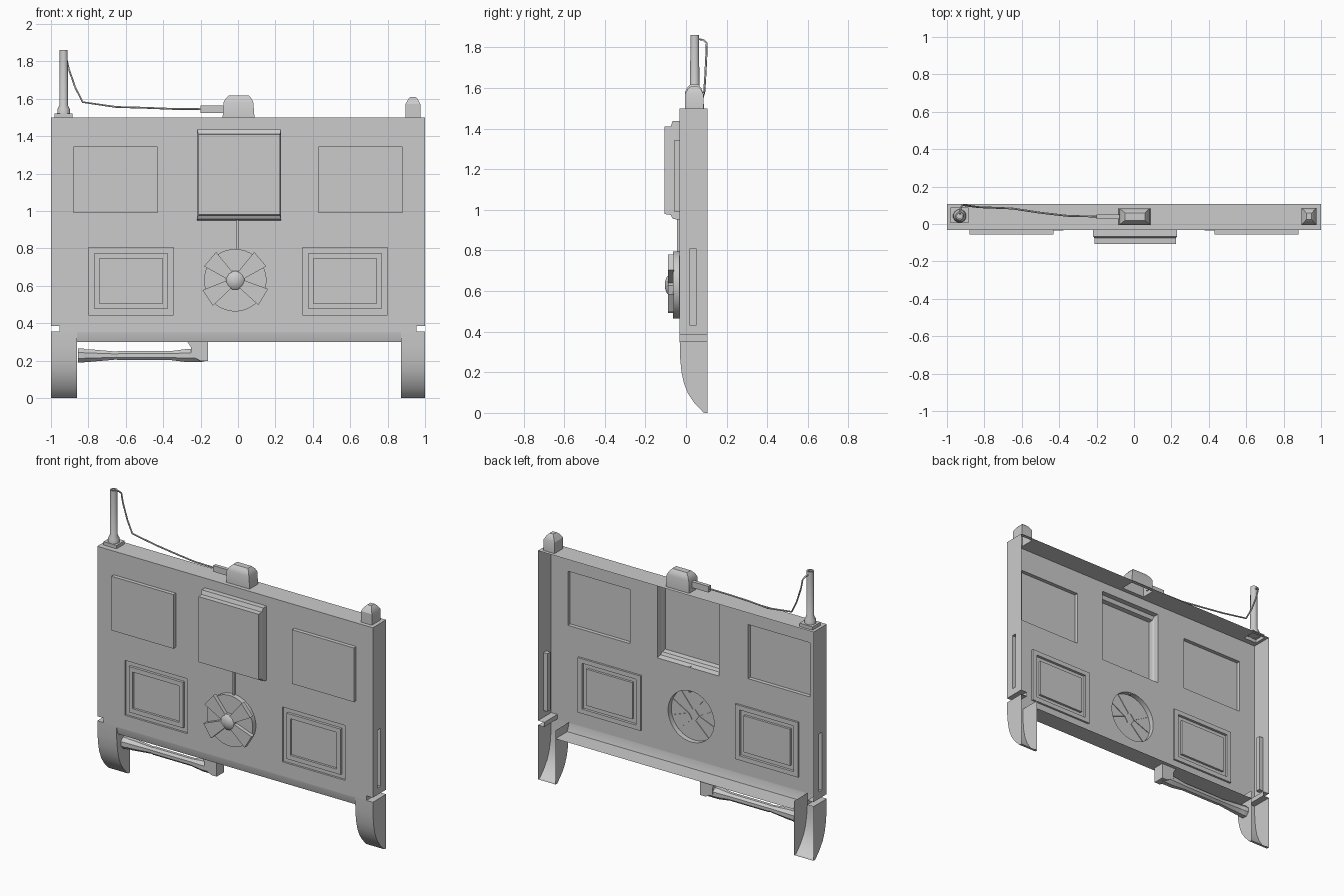
import bpy, bmesh, math
from mathutils import Vector

if "Cube" in bpy.data.objects:
    bpy.data.objects.remove(bpy.data.objects["Cube"])

F, B = -0.031, 0.107          # front sheet and open back edge


def finish(name, bm, out=None, smooth=30):
    bmesh.ops.remove_doubles(bm, verts=bm.verts, dist=1e-5)
    bmesh.ops.recalc_face_normals(bm, faces=bm.faces)
    if out:
        total = sum((f.normal * f.calc_area() for f in bm.faces), Vector())
        if total.dot(Vector(out)) < 0:
            bmesh.ops.reverse_faces(bm, faces=bm.faces)
    me = bpy.data.meshes.new(name)
    bm.to_mesh(me)
    bm.free()
    ob = bpy.data.objects.new(name, me)
    bpy.context.collection.objects.link(ob)
    bpy.ops.object.select_all(action='DESELECT')
    ob.select_set(True)
    bpy.context.view_layer.objects.active = ob
    bpy.ops.object.shade_smooth_by_angle(angle=math.radians(smooth))
    return ob


def loft(name, loops, out=None, end=True, start=False, closed=True):
    """Skin a series of equal-length loops."""
    bm = bmesh.new()
    rows = [[bm.verts.new(p) for p in loop] for loop in loops]
    n = len(rows[0])
    for a, b in zip(rows, rows[1:]):
        for i in range(n if closed else n - 1):
            j = (i + 1) % n
            bm.faces.new((a[i], a[j], b[j], b[i]))
    if end:
        bm.faces.new(rows[-1])
    if start:
        bm.faces.new(rows[0])
    return finish(name, bm, out)


def sheet(name, loops, out):
    """Flat sheet: first loop is the outline, the rest are holes."""
    bm = bmesh.new()
    edges = []
    for loop in loops:
        vs = [bm.verts.new(p) for p in loop]
        edges += [bm.edges.new((vs[i - 1], vs[i])) for i in range(len(vs))]
    bmesh.ops.triangle_fill(bm, use_beauty=True, edges=edges, normal=Vector(out))
    return finish(name, bm, out)


def rect(axis, level, a0, a1, b0, b1):
    pts = [(a0, b0), (a1, b0), (a1, b1), (a0, b1)]
    return [{'x': (level, a, b), 'y': (a, level, b), 'z': (a, b, level)}[axis] for a, b in pts]


def circle(axis, level, ca, cb, r, n):
    out = []
    for i in range(n):
        t = 2 * math.pi * (i + 0.5) / n
        a, b = ca + r * math.cos(t), cb + r * math.sin(t)
        out.append({'x': (level, a, b), 'y': (a, level, b), 'z': (a, b, level)}[axis])
    return out


FRONT, UP = (0, -1, 0), (0, 0, 1)
holes = []

# front panels, hollow from behind: upper pair and stepped lower pair
for side, s in (("left", -1), ("right", 1)):
    x0, x1 = sorted((s * 0.43, s * 0.88))
    base = rect('y', F, x0, x1, 0.99, 1.345)
    holes.append(base)
    loft(side + "_upper_panel", [base, rect('y', -0.056, x0, x1, 0.99, 1.345)], FRONT)
    c = s * 0.572
    steps = [(F, .228, .18), (-.018, .228, .18), (-.018, .196, .15),
             (F - .004, .196, .15), (F - .004, .168, .12), (-.02, .168, .12)]
    loops = [rect('y', y, c - w, c + w, 0.625 - h, 0.625 + h) for y, w, h in steps]
    holes.append(loops[0])
    loft(side + "_lower_panel", loops, FRONT)

# large central panel
loops = [rect('y', F, -.218, .23, .95, 1.437), rect('y', -.066, -.218, .23, .957, 1.437),
         rect('y', -.075, -.212, .225, .975, 1.412), rect('y', -.107, -.212, .225, .98, 1.41)]
holes.append(loops[0])
loft("central_panel", loops, FRONT)

# round valve disc with four tapered spokes and a domed hub
CX, CZ = -0.015, 0.63
loops = [circle('y', y, CX, CZ, .167, 32) for y in (F, -.064)]
holes.append(loops[0])
loft("disc", loops, FRONT)
for i, deg in enumerate((40, 140, 213, 329)):
    t = math.radians(deg)
    d, p = Vector((math.cos(t), math.sin(t))), Vector((-math.sin(t), math.cos(t)))
    pts = [d * .03 + p * .022, d * .175 + p * .05, d * .175 - p * .05, d * .03 - p * .022]
    loft("disc_spoke_%d" % (i + 1),
         [[(CX + q.x, y, CZ + q.y) for q in pts] for y in (-.06, -.089)], FRONT)
loft("disc_hub", [circle('y', y, CX, CZ, r, 12) for y, r in
                  ((-.064, .052), (-.085, .052), (-.094, .042), (-.102, .022), (-.104, .008))], FRONT)
loft("vertical_rod", [rect('y', y, -.008, .004, .785, .955) for y in (F, -.045)], FRONT)

# front sheet with notched lower corners
notch = [(1, 1.5), (1, .385), (.955, .385), (.955, .355), (1, .355)]
outline = [(x, F, z) for x, z in notch] + [(-x, F, z) for x, z in reversed(notch)]
sheet("front_sheet", [outline] + holes, FRONT)

# sides: slotted wall, corner notch, leg
for side, s in (("left", -1), ("right", 1)):
    slot = rect('x', s, .02, .05, .43, .81)
    sheet(side + "_wall", [rect('x', s, F, B, .385, 1.5), slot], (s, 0, 0))
    loft(side + "_slot", [slot, rect('x', s * .97, .02, .05, .43, .81)], (s, 0, 0))
    loft(side + "_corner_notch",
         [[(s * x, y, z) for x, z in notch[1:]] for y in (F, B)],
         (s, 0, 0), end=False, closed=False)
    inner = -.86 if s < 0 else .872
    prof = [(F, .355), (-.029, .27), (-.022, .2), (-.01, .145), (.01, .095),
            (.04, .05), (.085, .003), (.092, 0), (B, 0)]
    rows = [[(x, y, z) for y, z in prof] for x in (s, inner)]
    bm = bmesh.new()
    vs = [[bm.verts.new(p) for p in r] for r in rows]
    for i in range(len(prof) - 1):
        bm.faces.new((vs[0][i], vs[0][i + 1], vs[1][i + 1], vs[1][i]))
    for x, row in zip((s, inner), vs):
        bm.faces.new(row + [bm.verts.new((x, B, .355))])
    finish(side + "_leg", bm, FRONT)

# lower lip and floor between the legs
loft("lower_lip", [[(x, F, .355), (x, F, .35), (x, -.016, .3), (x, B, .3)] for x in (-.86, .872)],
     (0, -1, -1), end=False, closed=False)

# top sheet with hollow knobs and the pole base
mid = [rect('z', z, *r) for z, r in (
    (1.5, (-.082, .088, -.005, .083)), (1.58, (-.078, .082, -.005, .083)),
    (1.6, (-.067, .073, .005, .075)), (1.618, (-.048, .058, .02, .06)))]
end = [rect('z', z, *r) for z, r in (
    (1.5, (.895, .975, -.005, .085)), (1.572, (.895, .975, -.005, .085)),
    (1.597, (.91, .962, .01, .072)), (1.61, (.922, .95, .025, .058)))]
foot = [rect('z', z, -.98, -.885, .005, .088) for z in (1.5, 1.522)]
sheet("top_sheet", [rect('z', 1.5, -1, 1, F, B), mid[0], end[0], foot[0]], UP)
loft("middle_knob", mid, UP)
loft("end_knob", end, UP)
loft("pole_foot", foot, UP)

# hollow antenna pole
loft("antenna_pole", [circle('z', z, -.932, .043, r, 12) for z, r in
     ((1.52, .036), (1.545, .034), (1.565, .024), (1.862, .022), (1.862, .014), (1.79, .014))], UP)

# cable from pole to knob and its plug
cu = bpy.data.curves.new("cable", 'CURVE')
cu.dimensions = '3D'
cu.bevel_depth = .005
cu.bevel_resolution = 1
cu.use_fill_caps = True
path = [(-.932, .05, 1.842), (-.927, .085, 1.838), (-.918, .102, 1.82), (-.905, .1, 1.76),
        (-.87, .095, 1.66), (-.83, .09, 1.582), (-.65, .083, 1.556), (-.5, .06, 1.552),
        (-.35, .043, 1.546), (-.19, .04, 1.545)]
sp = cu.splines.new('POLY')
sp.points.add(len(path) - 1)
for pt, co in zip(sp.points, path):
    pt.co = (*co, 1)
cable = bpy.data.objects.new("cable", cu)
bpy.context.collection.objects.link(cable)
bpy.ops.object.select_all(action='DESELECT')
cable.select_set(True)
bpy.context.view_layer.objects.active = cable
bpy.ops.object.convert(target='MESH')
loft("cable_plug", [rect('x', x, .028, .052, 1.525, 1.565) for x in (-.2, -.075)], start=True)

# pipe handle under the body with its mounting block
loft("pipe_handle", [circle('x', x, .045, .227, r, 8) for x, r in
     ((-.82, .028), (-.856, .03), (-.856, .04), (-.825, .04), (-.815, .036), (-.79, .036),
      (-.65, .023), (-.64, .026), (-.36, .026), (-.28, .037), (-.2, .037), (-.165, .03))], start=True)
block = [(-.27, .3), (-.25, .27), (-.25, .225), (-.2, .198), (-.16, .198), (-.16, .3)]
loft("pipe_mount", [[(x, y, z) for x, z in block] for y in (.008, .082)], start=True)
